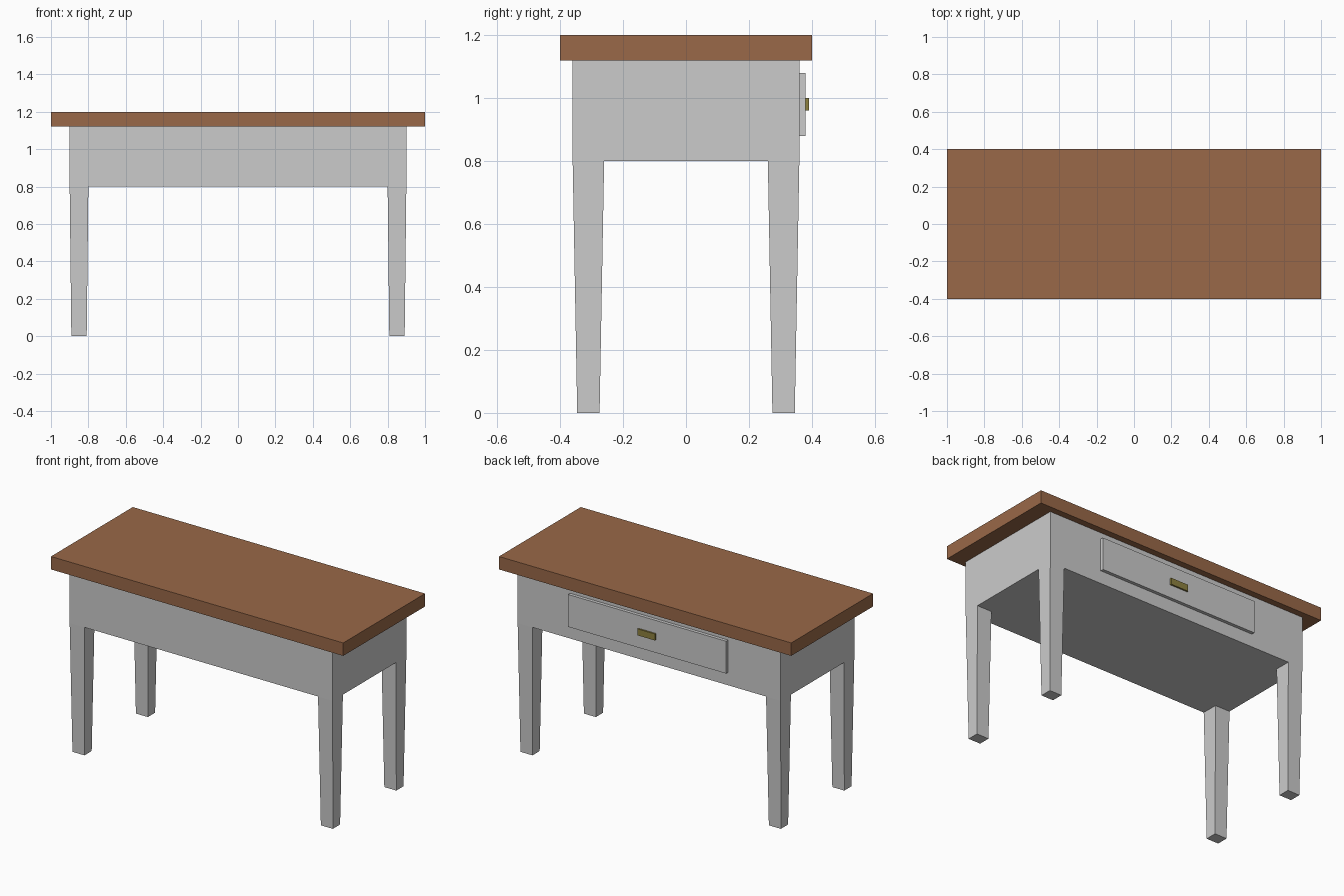
import bpy
import bmesh

if "Cube" in bpy.data.objects:
    bpy.data.objects.remove(bpy.data.objects["Cube"])


def material(name, rgb):
    m = bpy.data.materials.new(name)
    m.diffuse_color = (*rgb, 1.0)
    m.use_nodes = True
    m.node_tree.nodes["Principled BSDF"].inputs["Base Color"].default_value = m.diffuse_color
    return m


def box(name, lo, hi, mat=None, foot=(1.0, 1.0)):
    """Box between two corners; foot scales the bottom face about its centre."""
    centre = [(a + b) / 2 for a, b in zip(lo, hi)]
    size = [b - a for a, b in zip(lo, hi)]
    bm = bmesh.new()
    bmesh.ops.create_cube(bm, size=1.0)
    for v in bm.verts:
        taper = foot if v.co.z < 0 else (1.0, 1.0)
        v.co.x *= size[0] * taper[0]
        v.co.y *= size[1] * taper[1]
        v.co.z *= size[2]
    mesh = bpy.data.meshes.new(name)
    bm.to_mesh(mesh)
    bm.free()
    obj = bpy.data.objects.new(name, mesh)
    obj.location = centre
    bpy.context.collection.objects.link(obj)
    if mat:
        mesh.materials.append(mat)
    return obj


wood = material("dark_wood", (0.32, 0.14, 0.065))
brass = material("dark_brass", (0.27, 0.22, 0.05))

# Overhanging top and solid apron body
box("table_top", (-1, -0.4, 1.12), (1, 0.4, 1.2), wood)
box("apron", (-0.9, -0.36, 0.8), (0.9, 0.36, 1.12))

# Drawer front and handle on the back side (+y)
box("drawer_front", (-0.54, 0.36, 0.88), (0.54, 0.38, 1.08))
box("drawer_handle", (-0.06, 0.38, 0.96), (0.06, 0.39, 1.0), brass)

# Four tapered legs
for sx, side in ((-1, "left"), (1, "right")):
    for sy, end in ((-1, "front"), (1, "back")):
        x, y = sx * 0.85, sy * 0.31
        box(f"{end}_{side}_leg", (x - 0.05, y - 0.05, 0),
            (x + 0.05, y + 0.05, 0.8), foot=(0.82, 0.71))
